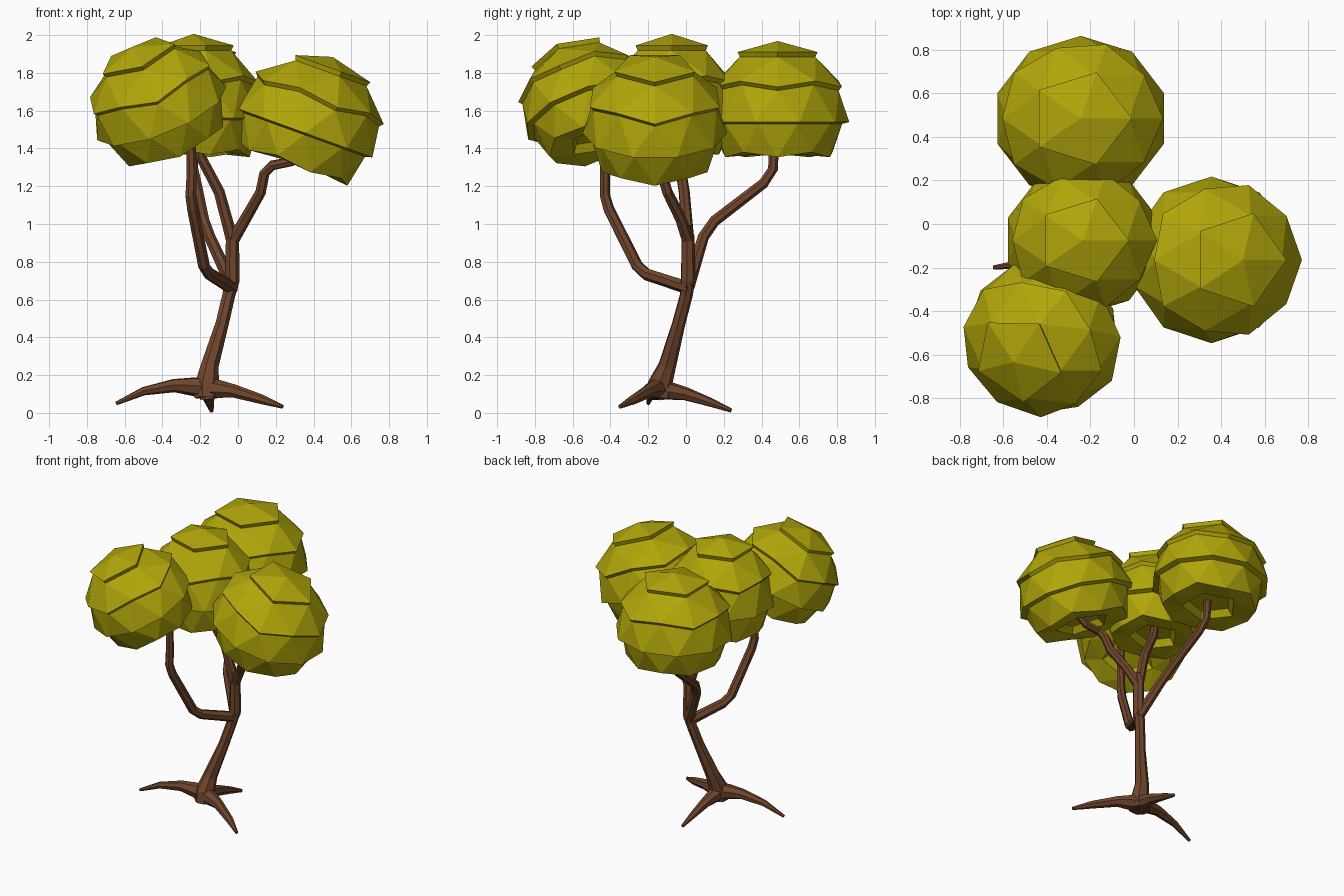
import bpy, bmesh, math
from mathutils import Vector, Matrix

if "Cube" in bpy.data.objects:
    bpy.data.objects.remove(bpy.data.objects["Cube"])


def material(name, rgb):
    m = bpy.data.materials.new(name)
    m.diffuse_color = (*rgb, 1)
    m.use_nodes = True
    m.node_tree.nodes["Principled BSDF"].inputs["Base Color"].default_value = m.diffuse_color
    return m


BARK = material("bark", (0.16, 0.06, 0.025))
LEAF = material("leaf", (0.44, 0.38, 0.003))


def finish(name, bm, mat):
    bmesh.ops.recalc_face_normals(bm, faces=bm.faces)
    me = bpy.data.meshes.new(name)
    bm.to_mesh(me)
    bm.free()
    me.materials.append(mat)
    ob = bpy.data.objects.new(name, me)
    bpy.context.collection.objects.link(ob)
    return ob


def limb(name, pts, sides=7):
    """Faceted tapering tube through (x, y, z, radius) points."""
    bm = bmesh.new()
    co = [Vector(p[:3]) for p in pts]
    u, rings = None, []
    for i, p in enumerate(pts):
        a, b = co[max(i - 1, 0)], co[min(i + 1, len(co) - 1)]
        t = (b - a).normalized()
        if u is None:
            u = t.orthogonal()
        u = (u - t * u.dot(t)).normalized()
        v = t.cross(u)
        rings.append([bm.verts.new(co[i] + p[3] * (math.cos(k) * u + math.sin(k) * v))
                      for k in (2 * math.pi * j / sides for j in range(sides))])
    for r, s in zip(rings, rings[1:]):
        for j in range(sides):
            k = (j + 1) % sides
            bm.faces.new((r[j], r[k], s[k], s[j]))
    bm.faces.new(rings[0])
    bm.faces.new(rings[-1])
    return finish(name, bm, BARK)


def crown(name, centre, size, lean=(0, 0, 1), roll=0):
    """Icosphere whose upper tiers are each extruded to overhang the one below."""
    bm = bmesh.new()
    bmesh.ops.create_icosphere(bm, subdivisions=2, radius=1)
    height = {f: f.calc_center_median().normalized().z for f in bm.faces}

    def tier(test, place):
        faces = [f for f in bm.faces if f in height and test(height[f])]
        ext = bmesh.ops.extrude_face_region(bm, geom=faces)["geom"]
        new = [g for g in ext if isinstance(g, bmesh.types.BMFace)]
        for f in new:
            height[f] = f.calc_center_median().normalized().z
        for v in {v for f in new for v in f.verts}:
            v.co = place(v.co)
        for f in faces:
            height.pop(f, None)
        bmesh.ops.delete(bm, geom=[f for f in faces if f.is_valid], context='FACES')

    # flattened underside with a shallow pentagonal recess
    R = 0.335
    for v in bm.verts:
        v.co *= R
        if v.co.z < -0.7 * R:
            v.co.z = -0.16
    tier(lambda h: h < -0.88, lambda c: Vector((c.x * 0.8, c.y * 0.8, -0.115)))
    # overhanging tiers: scale outwards and lift slightly
    up = lambda s, dz: (lambda c: c * s + Vector((0, 0, dz)))
    tier(lambda h: h > 0.05, up(1.11, 0.01))
    tier(lambda h: h > 0.55, up(1.055, 0.01))
    tier(lambda h: h > 0.88, lambda c: Vector((c.x * 1.06, c.y * 1.06, c.z + 0.026)))

    tilt = Vector((0, 0, 1)).rotation_difference(Vector(lean)).to_matrix().to_4x4()
    bm.transform(Matrix.Translation(centre) @ tilt
                 @ Matrix.Rotation(math.radians(roll), 4, 'Z')
                 @ Matrix.Diagonal((*size, 1)))
    return finish(name, bm, LEAF)


# trunk
limb("trunk", [(-.165, -.145, .08, .07), (-.165, -.14, .15, .066), (-.15, -.10, .25, .048),
               (-.085, -.04, .47, .036), (-.05, 0, .62, .035), (-.03, .01, .70, .039),
               (-.03, .01, .93, .036), (-.02, .005, .99, .026)])

# roots
limb("root_left", [(-.14, -.14, .125, .06), (-.24, -.15, .14, .05), (-.34, -.16, .145, .036),
                   (-.50, -.18, .115, .023), (-.645, -.20, .05, .010)])
limb("root_front", [(-.19, -.13, .125, .06), (-.10, -.17, .125, .05), (-.02, -.20, .115, .036),
                    (.13, -.28, .07, .026), (.235, -.35, .033, .011)])
limb("root_back", [(-.17, -.18, .125, .06), (-.165, -.08, .115, .048), (-.16, .00, .10, .036),
                   (-.15, .13, .055, .024), (-.14, .24, .012, .011)])

# branches
limb("branch_front_left", [(-.03, .02, .66, .036), (-.15, -.21, .735, .033), (-.18, -.26, .78, .032),
                           (-.24, -.41, 1.08, .030), (-.25, -.43, 1.15, .029),
                           (-.245, -.43, 1.28, .027), (-.25, -.43, 1.48, .024)])
limb("branch_back", [(-.03, .01, .67, .036), (-.15, .09, .93, .031), (-.18, .15, 1.015, .030),
                     (-.22, .41, 1.215, .028), (-.235, .46, 1.29, .027), (-.24, .47, 1.48, .026)])
limb("branch_middle", [(-.03, .01, .91, .034), (-.10, -.01, 1.17, .030),
                       (-.20, -.04, 1.36, .028), (-.22, -.05, 1.50, .026)])
limb("branch_right", [(-.03, .01, .91, .034), (.04, -.03, 1.03, .031), (.12, -.10, 1.17, .029),
                      (.14, -.13, 1.27, .028), (.18, -.15, 1.31, .027), (.28, -.16, 1.33, .026),
                      (.36, -.17, 1.40, .024)])

# leaf crowns
crown("crown_front_left", (-.40, -.51, 1.578), (1.0, .96, .94), (-.37, -.30, .87), -15)
crown("crown_back", (-.245, .485, 1.53), (1.08, 1.02, 1.0))
crown("crown_middle", (-.235, -.075, 1.55), (.97, .92, 1.04))
crown("crown_right", (.352, -.165, 1.472), (1.07, 1.03, 1.0), (.34, 0, .94))
